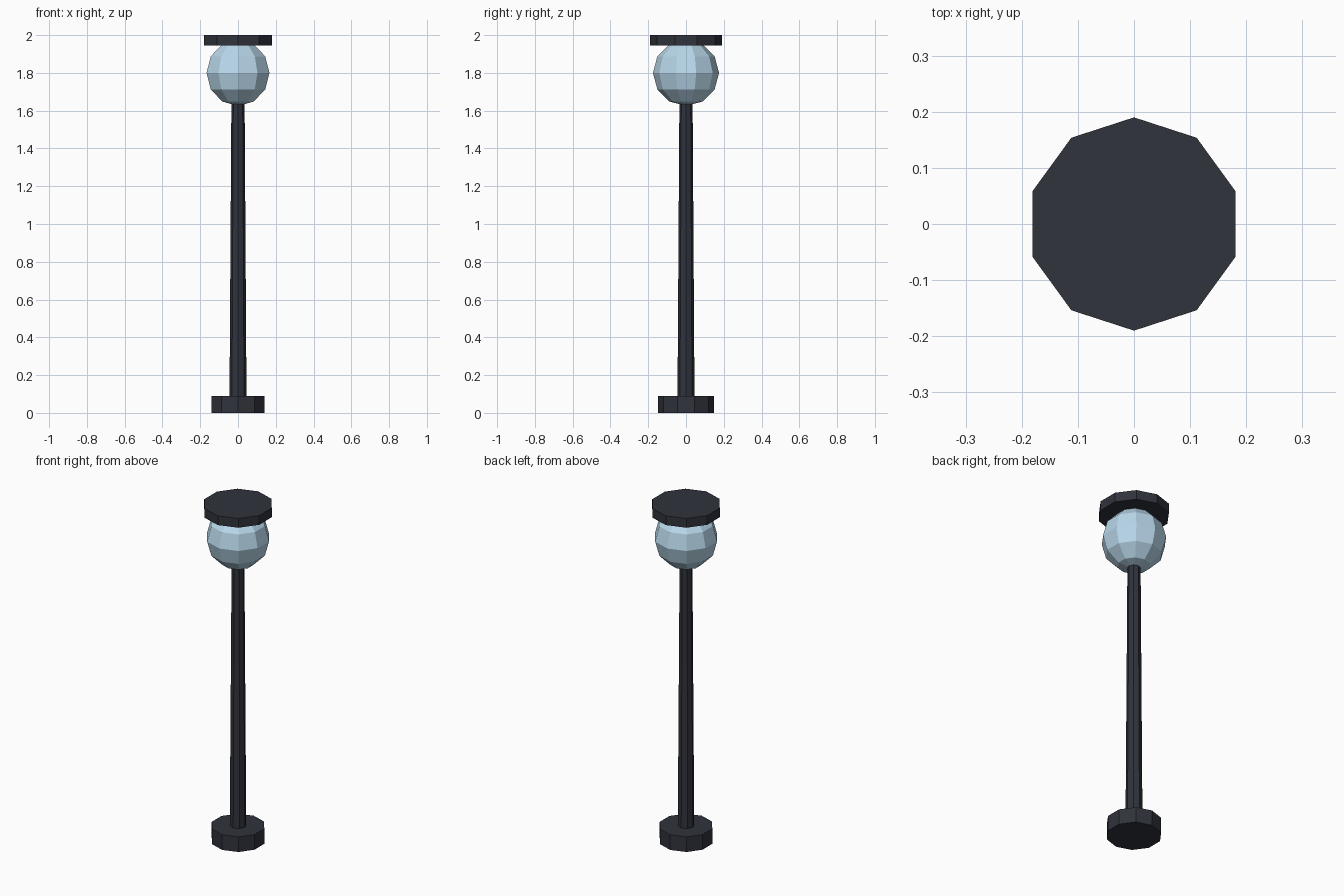
import bpy

if "Cube" in bpy.data.objects:
    bpy.data.objects.remove(bpy.data.objects["Cube"])


def material(name, color):
    m = bpy.data.materials.new(name)
    m.diffuse_color = color
    m.use_nodes = True
    m.node_tree.nodes["Principled BSDF"].inputs["Base Color"].default_value = m.diffuse_color
    return m


iron = material("dark_iron", (0.03, 0.033, 0.045, 1))
glass = material("pale_glass", (0.48, 0.68, 0.82, 1))


def finish(name, mat):
    ob = bpy.context.object
    ob.name = name
    ob.data.materials.append(mat)
    return ob


def column(name, r_low, r_high, z0, z1, sides):
    bpy.ops.mesh.primitive_cone_add(vertices=sides, radius1=r_low, radius2=r_high,
                                    depth=z1 - z0, location=(0, 0, (z0 + z1) / 2))
    return finish(name, iron)


# Foot, tapered pole and flat cap
column("base", 0.148, 0.148, 0, 0.09, 10)
column("pole", 0.045, 0.035, 0.09, 1.65, 8)
column("cap", 0.19, 0.19, 1.945, 2.0, 10)

# Faceted lamp globe
bpy.ops.mesh.primitive_uv_sphere_add(segments=10, ring_count=6, radius=0.175,
                                     location=(0, 0, 1.8))
finish("globe", glass)
